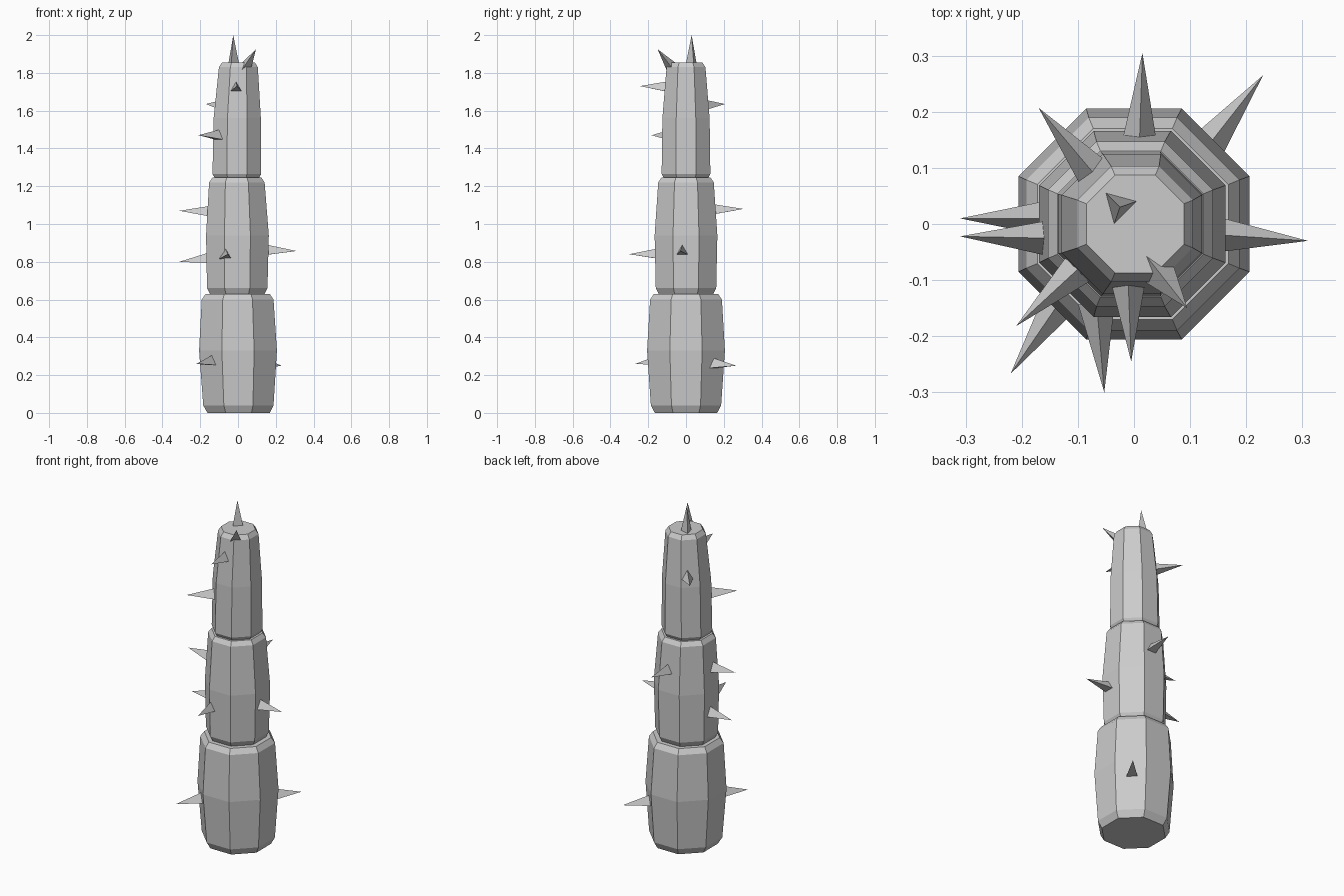
import bpy, bmesh, math
from mathutils import Matrix, Vector

cube = bpy.data.objects.get("Cube")
if cube:
    bpy.data.objects.remove(cube, do_unlink=True)

stone = bpy.data.materials.new("pale_grey")
stone.use_nodes = True
GREY = (0.6, 0.6, 0.6, 1)
stone.diffuse_color = GREY
stone.node_tree.nodes["Principled BSDF"].inputs["Base Color"].default_value = GREY


def finish(bm, name):
    bmesh.ops.recalc_face_normals(bm, faces=bm.faces[:])
    mesh = bpy.data.meshes.new(name)
    bm.to_mesh(mesh)
    bm.free()
    mesh.materials.append(stone)
    obj = bpy.data.objects.new(name, mesh)
    bpy.context.scene.collection.objects.link(obj)


def segment(name, rings):
    """Eight-sided barrel; each ring is (height, half width, x shift)."""
    bm = bmesh.new()
    loops = []
    for z, half, cx in rings:
        r = half / math.cos(math.pi / 8)
        angles = [math.pi / 8 + i * math.pi / 4 for i in range(8)]
        loops.append([bm.verts.new((cx + r * math.cos(a), r * math.sin(a), z)) for a in angles])
    for low, high in zip(loops, loops[1:]):
        for i in range(8):
            j = (i + 1) % 8
            bm.faces.new((low[i], low[j], high[j], high[i]))
    bm.faces.new(loops[0][::-1])
    bm.faces.new(loops[-1])
    finish(bm, name)


def spike(name, base, tip):
    """Three-sided thorn with its ridge on top, sunk a little into the stem."""
    base, tip = Vector(base), Vector(tip)
    axis = (tip - base).normalized()
    base = base - axis * 0.02
    length = (tip - base).length
    place = Matrix.Translation(base) @ axis.to_track_quat('Z', 'Y').to_matrix().to_4x4()
    bm = bmesh.new()
    bmesh.ops.create_cone(bm, cap_ends=True, segments=3, radius1=0.038, radius2=0, depth=length,
                          matrix=place @ Matrix.Translation((0, 0, length / 2)))
    bmesh.ops.remove_doubles(bm, verts=bm.verts[:], dist=0.0001)
    finish(bm, name)


# Stacked stem
segment("lower_stem", [(0, 0.165, 0.003), (0.04, 0.186, 0.002), (0.33, 0.206, 0),
                       (0.60, 0.19, -0.002), (0.63, 0.17, -0.002)])
segment("middle_stem", [(0.63, 0.145, -0.004), (0.66, 0.16, -0.004), (0.94, 0.166, -0.003),
                        (1.22, 0.147, -0.006), (1.245, 0.13, -0.006)])
segment("upper_stem", [(1.24, 0.115, -0.006), (1.265, 0.129, -0.006), (1.56, 0.125, -0.004),
                       (1.83, 0.103, 0.002), (1.855, 0.087, 0.002)])

# Thorns as (base, tip)
thorns = {
    "crown_spike": ((-0.027, 0.032, 1.85), (-0.025, 0.03, 2.0)),
    "crown_side_spike": ((0.04, -0.08, 1.835), (0.095, -0.15, 1.925)),
    "upper_front_spike": ((-0.01, -0.112, 1.72), (-0.005, -0.245, 1.73)),
    "upper_back_spike": ((-0.08, 0.1, 1.625), (-0.17, 0.207, 1.635)),
    "upper_corner_spike": ((-0.105, -0.085, 1.465), (-0.21, -0.182, 1.47)),
    "middle_right_spike_high": ((-0.165, -0.025, 1.06), (-0.31, -0.022, 1.07)),
    "middle_right_spike_low": ((-0.17, 0.01, 0.81), (-0.31, 0.01, 0.8)),
    "middle_back_spike": ((0.01, 0.155, 1.07), (0.015, 0.305, 1.08)),
    "middle_left_spike": ((0.162, -0.02, 0.855), (0.31, -0.03, 0.857)),
    "middle_front_spike": ((-0.065, -0.16, 0.835), (-0.053, -0.3, 0.84)),
    "lower_front_spike": ((-0.14, -0.15, 0.27), (-0.22, -0.267, 0.26)),
    "lower_back_spike": ((0.14, 0.15, 0.255), (0.23, 0.265, 0.25)),
}
for name, (base, tip) in thorns.items():
    spike(name, base, tip)
